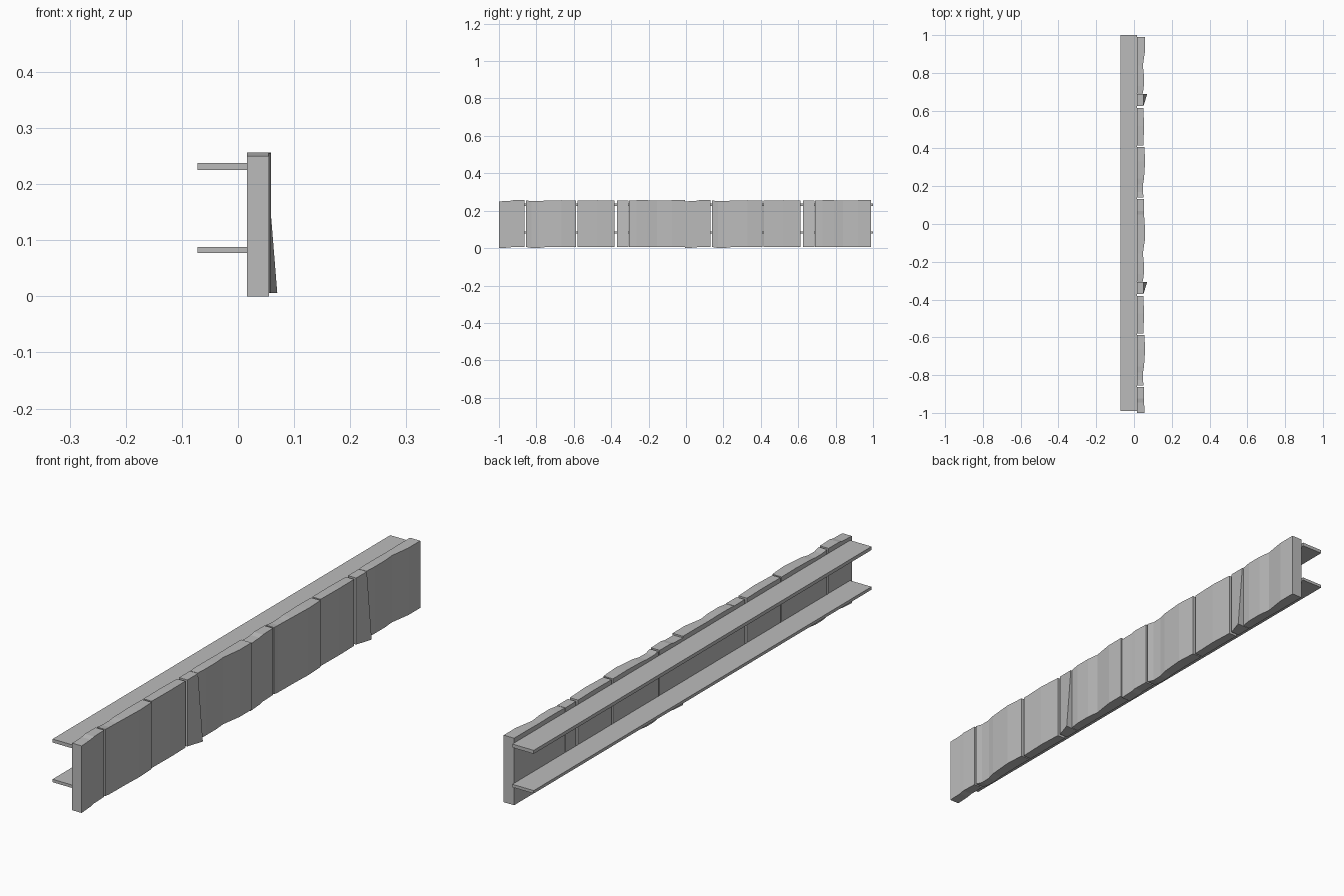
import bpy, bmesh

cube = bpy.data.objects.get("Cube")
if cube:
    bpy.data.objects.remove(cube, do_unlink=True)

grey = bpy.data.materials.new("plain_grey")
grey.use_nodes = True
colour = (0.5, 0.5, 0.5, 1)
grey.diffuse_color = colour
grey.node_tree.nodes["Principled BSDF"].inputs["Base Color"].default_value = colour

BACK = 0.016      # plane where boards meet the rails
PERIOD = 0.995    # the board pattern repeats once along the length


def loft(name, sections):
    """Skin a row of four-cornered cross-sections and cap both ends."""
    bm = bmesh.new()
    rings = [[bm.verts.new(p) for p in s] for s in sections]
    for a, b in zip(rings, rings[1:]):
        for i in range(4):
            j = (i + 1) % 4
            bm.faces.new((a[i], a[j], b[j], b[i]))
    bm.faces.new(rings[0])
    bm.faces.new(rings[-1])
    bmesh.ops.recalc_face_normals(bm, faces=bm.faces)
    mesh = bpy.data.meshes.new(name)
    bm.to_mesh(mesh)
    bm.free()
    mesh.materials.append(grey)
    obj = bpy.data.objects.new(name, mesh)
    bpy.context.collection.objects.link(obj)
    return obj


def section(y, x0, top_x, low_x, z0, z1):
    return [(x0, y, z0), (low_x, y, z0), (top_x, y, z1), (x0, y, z1)]


# Two long flat rails behind the boards
for name, z0, z1 in (("lower_rail", 0.077, 0.088), ("upper_rail", 0.225, 0.238)):
    loft(name, [section(y, -0.072, BACK, BACK, z0, z1) for y in (-0.99, 1.0)])

# Board profiles: y, front depth, bottom, top
boards = {
    "end_board": [(-0.005, 0.055, 0.0, 0.250), (0.05, 0.054, 0.003, 0.252),
                  (0.07, 0.054, 0.007, 0.256), (0.132, 0.052, 0.007, 0.256)],
    "wavy_board": [(0.14, 0.051, 0.006, 0.255), (0.17, 0.047, 0.001, 0.251),
                   (0.21, 0.048, 0.001, 0.251), (0.24, 0.053, 0.005, 0.254),
                   (0.33, 0.059, 0.007, 0.256), (0.408, 0.055, 0.007, 0.255)],
    "plain_board": [(0.415, 0.050, 0.006, 0.255), (0.52, 0.053, 0.007, 0.256),
                    (0.613, 0.050, 0.006, 0.254)],
    "wide_board": [(0.69, 0.047, 0.006, 0.254), (0.73, 0.052, 0.007, 0.256),
                   (0.79, 0.052, 0.007, 0.256), (0.84, 0.047, 0.006, 0.255),
                   (0.92, 0.059, 0.006, 0.256), (0.99, 0.059, 0.006, 0.256)],
}

for half, shift in (("rear", 0), ("front", -PERIOD)):
    for name, profile in boards.items():
        loft(f"{half}_{name}",
             [section(y + shift, BACK, x, x, z0, z1) for y, x, z0, z1 in profile])
    # Narrow board whose lower corner is twisted outwards
    loft(f"{half}_twisted_board",
         [section(0.625 + shift, BACK, 0.050, 0.050, 0.006, 0.254),
          section(0.688 + shift, BACK, 0.050, 0.070, 0.006, 0.254)])
